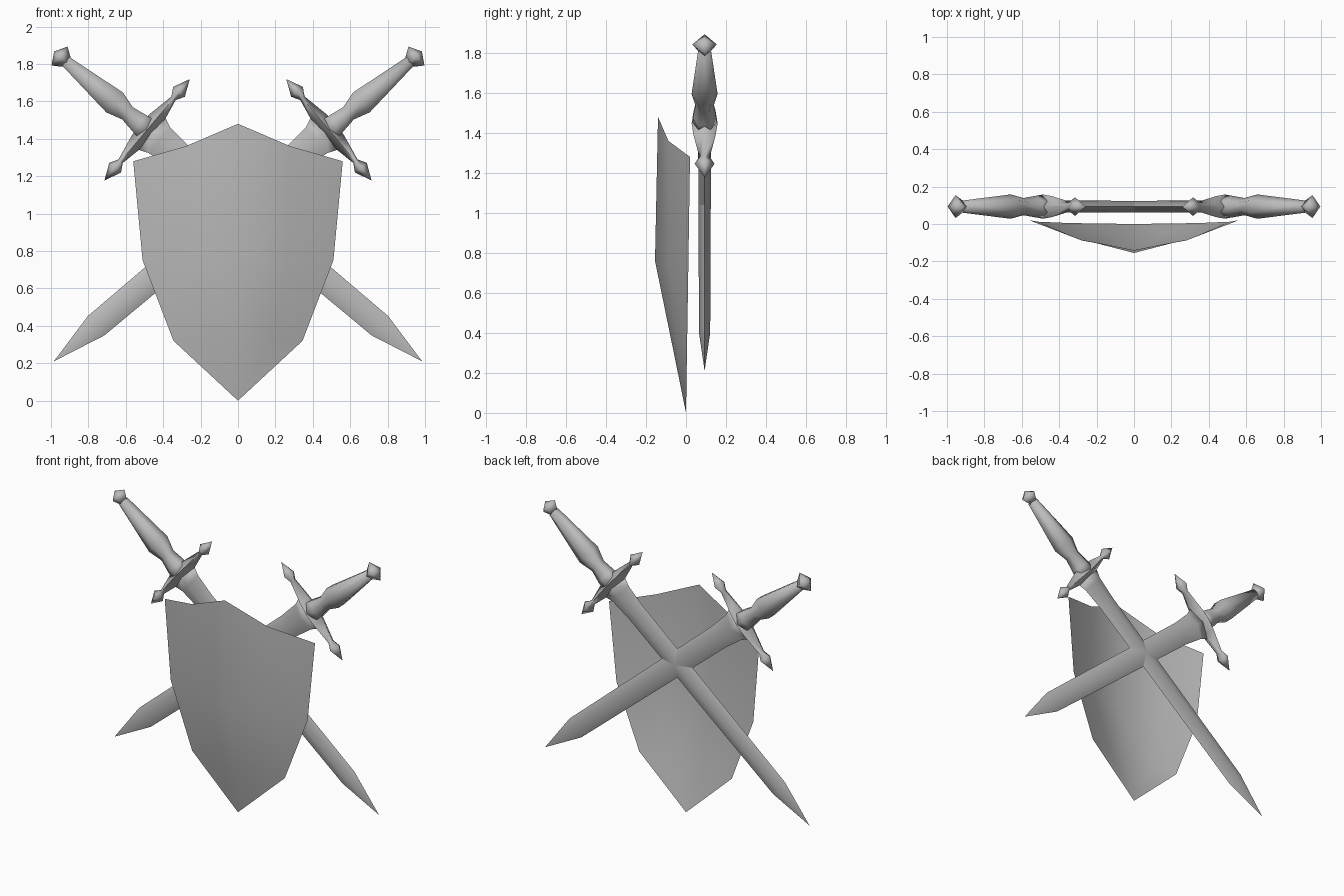
import bpy, bmesh, math
from mathutils import Vector

old = bpy.data.objects.get("Cube")
if old:
    bpy.data.objects.remove(old, do_unlink=True)

steel = bpy.data.materials.new("grey_steel")
steel.use_nodes = True
colour = (0.5, 0.5, 0.5, 1)
steel.diffuse_color = colour
steel.node_tree.nodes["Principled BSDF"].inputs["Base Color"].default_value = colour


def finish(name, bm, angle=100):
    """Turn a bmesh into a smooth-shaded grey object."""
    bmesh.ops.remove_doubles(bm, verts=bm.verts, dist=0.0005)
    bmesh.ops.recalc_face_normals(bm, faces=bm.faces)
    mesh = bpy.data.meshes.new(name)
    bm.to_mesh(mesh)
    bm.free()
    mesh.materials.append(steel)
    obj = bpy.data.objects.new(name, mesh)
    bpy.context.collection.objects.link(obj)
    bpy.ops.object.select_all(action='DESELECT')
    obj.select_set(True)
    bpy.context.view_layer.objects.active = obj
    bpy.ops.object.shade_smooth_by_angle(angle=math.radians(angle))
    return obj


def loft(name, stations, origin, along, across, sides=4):
    """Skin rings of (distance, half width, half depth) along an axis."""
    bm = bmesh.new()
    depth = Vector((0, 1, 0))
    rings = []
    for dist, width, thick in stations:
        ring = []
        for i in range(sides):
            a = math.tau * i / sides + math.pi / 2
            ring.append(bm.verts.new(origin + along * dist
                                     + across * (width * math.cos(a))
                                     + depth * (thick * math.sin(a))))
        rings.append(ring)
    for r0, r1 in zip(rings, rings[1:]):
        for i in range(sides):
            j = (i + 1) % sides
            bm.faces.new((r0[i], r0[j], r1[j], r1[i]))
    bm.faces.new(rings[0])
    bm.faces.new(rings[-1])
    bmesh.ops.dissolve_degenerate(bm, dist=0.0005, edges=bm.edges)
    return finish(name, bm)


# Stations measured from the blade tip up to the pommel
blade = [(0, 0, 0), (0.296, 0.068, 0.028), (1.69, 0.077, 0.032),
         (1.837, 0.09, 0.032), (1.91, 0.12, 0.032)]
grip = [(1.92, 0.075, 0.06), (1.975, 0.066, 0.058), (2.06, 0.05, 0.046),
        (2.15, 0.08, 0.065), (2.49, 0.035, 0.032)]
pommel = [(2.485, 0.033, 0.033), (2.535, 0.066, 0.061), (2.573, 0, 0)]
half_guard = [(0.0, 0.052, 0.065), (0.08, 0.042, 0.055), (0.22, 0.015, 0.026),
              (0.265, 0.041, 0.05), (0.354, 0, 0)]
guard = [(-d, w, t) for d, w, t in reversed(half_guard[1:])] + half_guard

# Two crossed swords, mirrored; each is named by the side of its hilt
for side, label in ((1, "left"), (-1, "right")):
    tip = Vector((-0.985 * side, 0.093, 0.21))
    along = Vector((0.765 * side, 0, 0.644))
    across = Vector((-0.644 * side, 0, 0.765))
    loft(label + "_blade", blade, tip, along, across)
    loft(label + "_grip", grip, tip, along, across, sides=6)
    loft(label + "_pommel", pommel, tip, along, across)
    loft(label + "_guard", guard, tip + along * 1.923, across, along)

# Shield: a curved sheet, each row running from centre line to rim
rows = [[(0, -0.14, 1.48), (0.28, -0.088, 1.36), (0.56, 0.02, 1.28)],
        [(0, -0.155, 0.76), (0.27, -0.085, 0.755), (0.51, 0.012, 0.75)],
        [(0, -0.065, 0.32), (0.18, -0.038, 0.32), (0.345, 0.005, 0.32)],
        [(0, 0, 0)] * 3]
bm = bmesh.new()
for s in (1, -1):
    grid = [[bm.verts.new((x * s, y, z)) for x, y, z in row] for row in rows]
    for upper, lower in zip(grid, grid[1:]):
        for k in range(2):
            bm.faces.new((upper[k], lower[k], lower[k + 1], upper[k + 1]))
bmesh.ops.dissolve_degenerate(bm, dist=0.0005, edges=bm.edges)
shield = finish("shield", bm)
